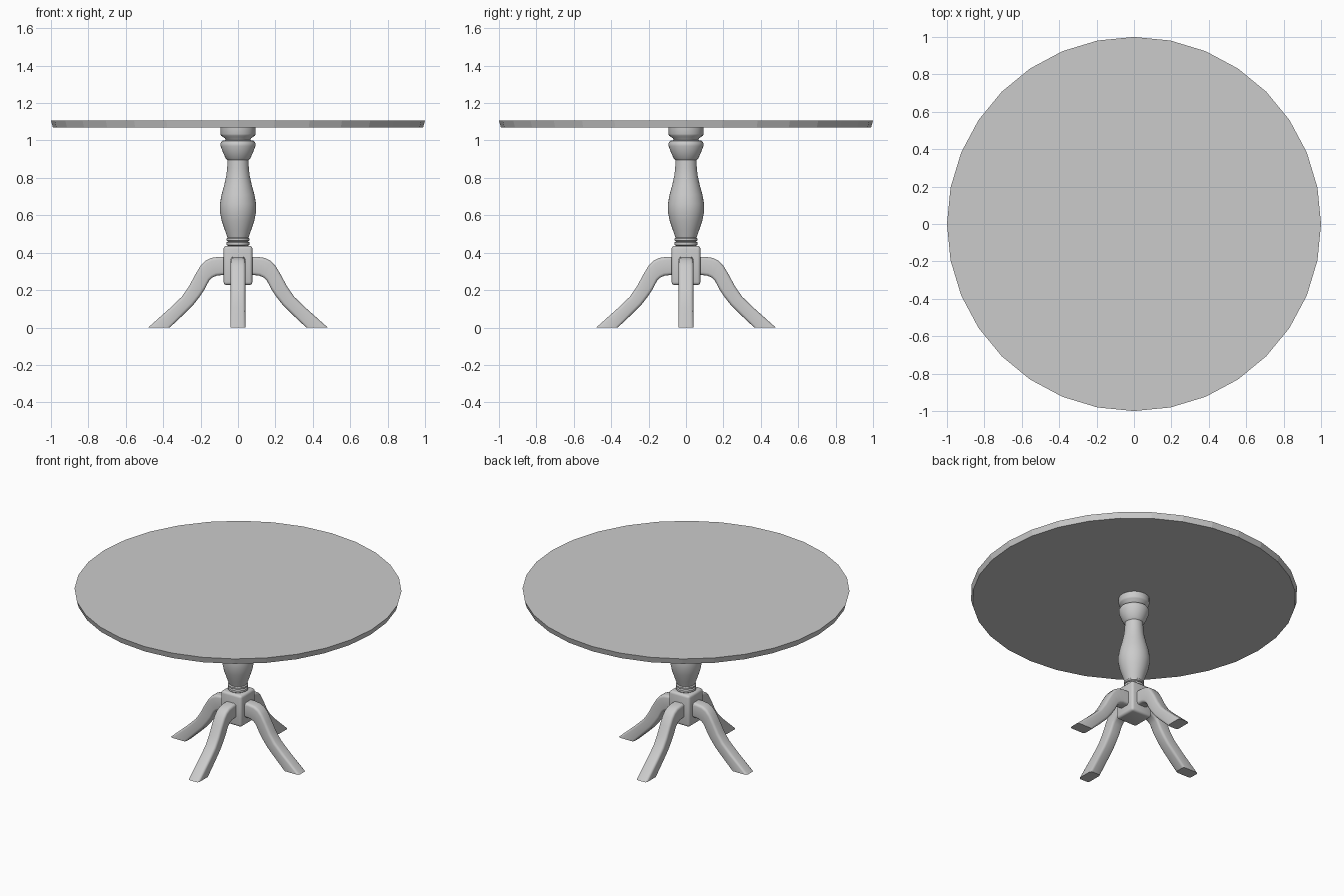
import bpy, bmesh, math
from mathutils import Vector, Matrix

if "Cube" in bpy.data.objects:
    bpy.data.objects.remove(bpy.data.objects["Cube"], do_unlink=True)

grey = bpy.data.materials.new("plain grey")
grey.use_nodes = True
GREY = (0.6, 0.6, 0.6, 1)
grey.diffuse_color = GREY
grey.node_tree.nodes["Principled BSDF"].inputs["Base Color"].default_value = GREY


def finish(name, bm, angle=None):
    bmesh.ops.recalc_face_normals(bm, faces=bm.faces)
    mesh = bpy.data.meshes.new(name)
    bm.to_mesh(mesh)
    bm.free()
    obj = bpy.data.objects.new(name, mesh)
    bpy.context.collection.objects.link(obj)
    mesh.materials.append(grey)
    if angle:
        bpy.ops.object.select_all(action="DESELECT")
        obj.select_set(True)
        bpy.context.view_layer.objects.active = obj
        bpy.ops.object.shade_smooth_by_angle(angle=math.radians(angle))
    return obj


def loft(rings):
    """Skin closed rings of equal length and cap both ends."""
    bm = bmesh.new()
    rows = [[bm.verts.new(p) for p in ring] for ring in rings]
    for a, b in zip(rows, rows[1:]):
        for i in range(len(a)):
            j = (i + 1) % len(a)
            bm.faces.new((a[i], a[j], b[j], b[i]))
    bm.faces.new(rows[0])
    bm.faces.new(rows[-1])
    return bm


def turned(profile, sides):
    """Rings for a turned part, from (radius, height) pairs."""
    steps = [math.tau * i / sides for i in range(sides)]
    return loft([[(r * math.cos(t), r * math.sin(t), z) for t in steps] for r, z in profile])


# Round top with a slightly undercut edge
finish("table_top", turned([(0.99, 1.07), (1, 1.108)], 32))

# Turned column: collar, bulb and capital
column = [(0.05, 0.42), (0.054, 0.437), (0.062, 0.442), (0.062, 0.455), (0.052, 0.46),
          (0.062, 0.465), (0.062, 0.475), (0.056, 0.48), (0.07, 0.52), (0.087, 0.57),
          (0.097, 0.62), (0.097, 0.66), (0.088, 0.71), (0.074, 0.76), (0.063, 0.81),
          (0.058, 0.85), (0.056, 0.895), (0.066, 0.905), (0.08, 0.935), (0.093, 0.97),
          (0.093, 0.985), (0.085, 0.998), (0.066, 1.002), (0.07, 1.012), (0.09, 1.025),
          (0.094, 1.035), (0.094, 1.07)]
finish("column", turned(column, 32), 40)

# Square block that the legs join
bm = bmesh.new()
bmesh.ops.create_cube(bm, size=1, matrix=Matrix.Translation((0, 0, 0.332))
                      @ Matrix.Diagonal((0.154, 0.154, 0.21, 1)))
bmesh.ops.bevel(bm, geom=bm.edges[:], offset=0.016, segments=3, profile=0.5, affect="EDGES")
finish("leg_block", bm, 40)

# Curved legs: upper and lower edge points (distance out, height) along the sweep
upper = [(0.05, 0.378), (0.1, 0.378), (0.145, 0.372), (0.175, 0.357), (0.2, 0.33),
         (0.23, 0.28), (0.262, 0.22), (0.3, 0.165), (0.36, 0.107), (0.48, 0)]
lower = [(0.05, 0.28), (0.09, 0.28), (0.115, 0.277), (0.137, 0.267), (0.155, 0.25),
         (0.178, 0.205), (0.203, 0.167), (0.238, 0.122), (0.29, 0.07), (0.365, 0)]


def section(top, bottom, half=0.039, cut=0.016):
    top, bottom = Vector((top[0], 0, top[1])), Vector((bottom[0], 0, bottom[1]))
    depth = (top - bottom).length
    ring = []
    for sx, sy in ((1, 1), (-1, 1), (-1, -1), (1, -1)):
        # Quarter-round corners, walked in order round the section
        arc = range(4) if sx * sy > 0 else range(3, -1, -1)
        for k in arc:
            t = k / 3 * math.pi / 2
            w = half - cut + cut * math.cos(t)
            d = depth / 2 - cut + cut * math.sin(t)
            point = (top + bottom) / 2 + (top - bottom).normalized() * d * sy
            ring.append(point + Vector((0, w * sx, 0)))
    return ring


for i, name in enumerate(("left_leg", "back_leg", "right_leg", "front_leg")):
    leg = finish(name, loft([section(a, b) for a, b in zip(upper, lower)]), 40)
    leg.rotation_euler.z = i * math.pi / 2
